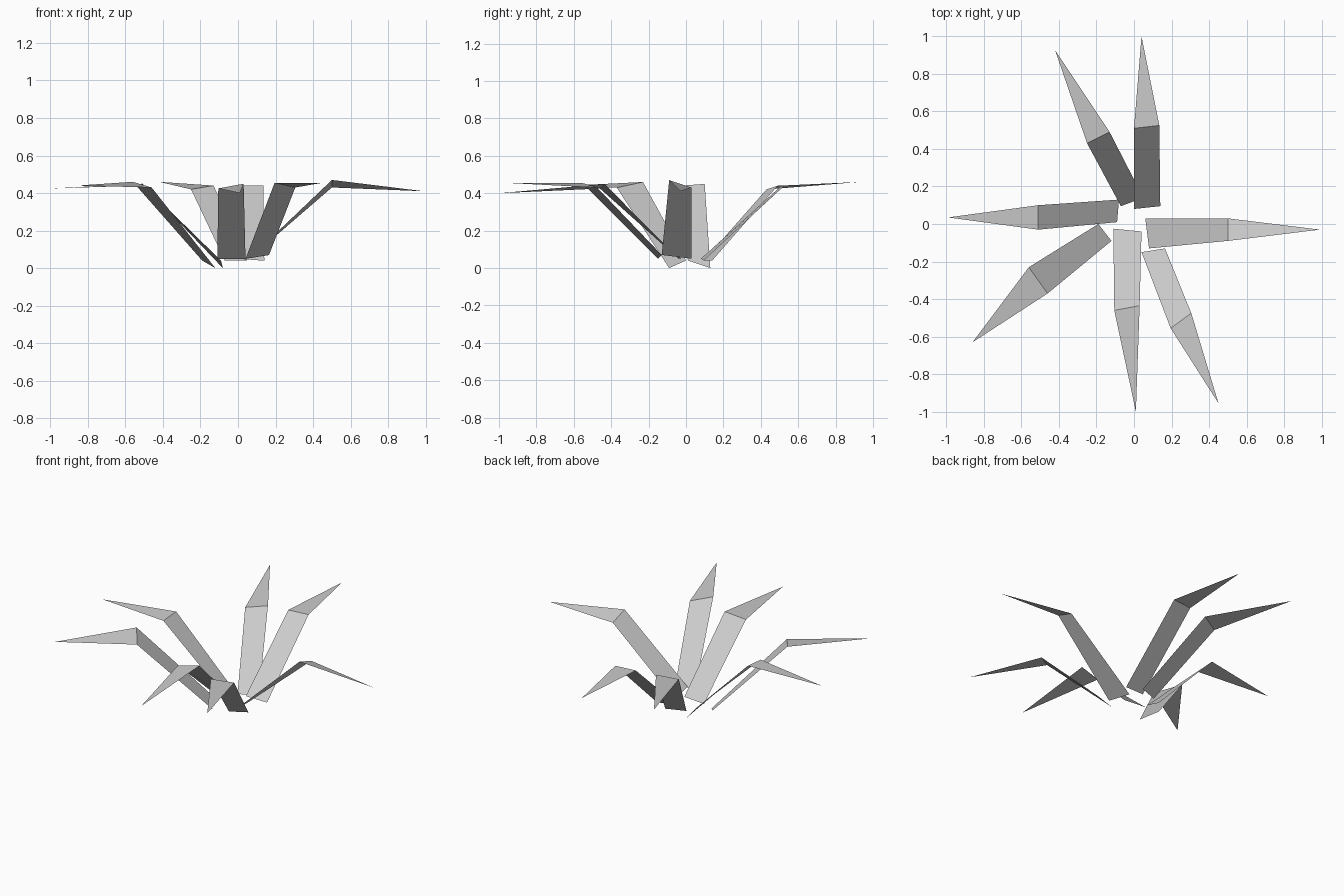
import bpy
import bmesh

default_cube = bpy.data.objects.get("Cube")
if default_cube:
    bpy.data.objects.remove(default_cube, do_unlink=True)


def make_material(name, colour):
    material = bpy.data.materials.new(name)
    material.use_nodes = True
    material.diffuse_color = colour
    shader = material.node_tree.nodes["Principled BSDF"]
    shader.inputs["Base Color"].default_value = colour
    return material


leaf_grey = make_material("leaf_grey", (0.6, 0.6, 0.6, 1))


def make_leaf(name, base_left, base_right, knee_left, knee_right, tip):
    """One folded leaf: a rising stalk panel, then a pointed blade.

    Left and right are as seen from above, looking outward along the leaf.
    """
    bm = bmesh.new()
    bl, br, kl, kr, point = [
        bm.verts.new(corner)
        for corner in (base_left, base_right, knee_left, knee_right, tip)
    ]
    bm.faces.new((bl, br, kr, kl))   # stalk panel
    bm.faces.new((kl, kr, point))    # pointed blade
    mesh = bpy.data.meshes.new(name)
    bm.to_mesh(mesh)
    bm.free()
    mesh.materials.append(leaf_grey)
    leaf = bpy.data.objects.new(name, mesh)
    bpy.context.collection.objects.link(leaf)
    return leaf


# Leaves around the rosette, anticlockwise from the left side
make_leaf("left_leaf",
          base_left=(.06, .03, .05), base_right=(.08, -.13, .07),
          knee_left=(.5, .03, .43), knee_right=(.5, -.09, .47),
          tip=(.99, -.03, .41))
make_leaf("back_leaf",
          base_left=(0, .08, .05), base_right=(.14, .095, .04),
          knee_left=(0, .51, .44), knee_right=(.135, .525, .44),
          tip=(.04, 1, .44))
make_leaf("back_right_leaf",
          base_left=(-.07, .095, .04), base_right=(.05, .14, .04),
          knee_left=(-.25, .43, .42), knee_right=(-.13, .49, .44),
          tip=(-.42, .925, .46))
make_leaf("right_leaf",
          base_left=(-.09, .01, .04), base_right=(-.08, .13, 0),
          knee_left=(-.51, -.03, .44), knee_right=(-.51, .1, .45),
          tip=(-.99, .035, .425))
make_leaf("front_right_leaf",
          base_left=(-.12, -.09, 0), base_right=(-.19, 0, .04),
          knee_left=(-.46, -.37, .43), knee_right=(-.56, -.23, .46),
          tip=(-.86, -.63, .44))
make_leaf("front_leaf",
          base_left=(.04, -.04, .05), base_right=(-.11, -.025, .05),
          knee_left=(.03, -.435, .45), knee_right=(-.105, -.46, .425),
          tip=(.01, -1, .4))
make_leaf("front_left_leaf",
          base_left=(.165, -.13, .07), base_right=(.04, -.15, .05),
          knee_left=(.305, -.475, .43), knee_right=(.195, -.555, .455),
          tip=(.45, -.955, .455))
